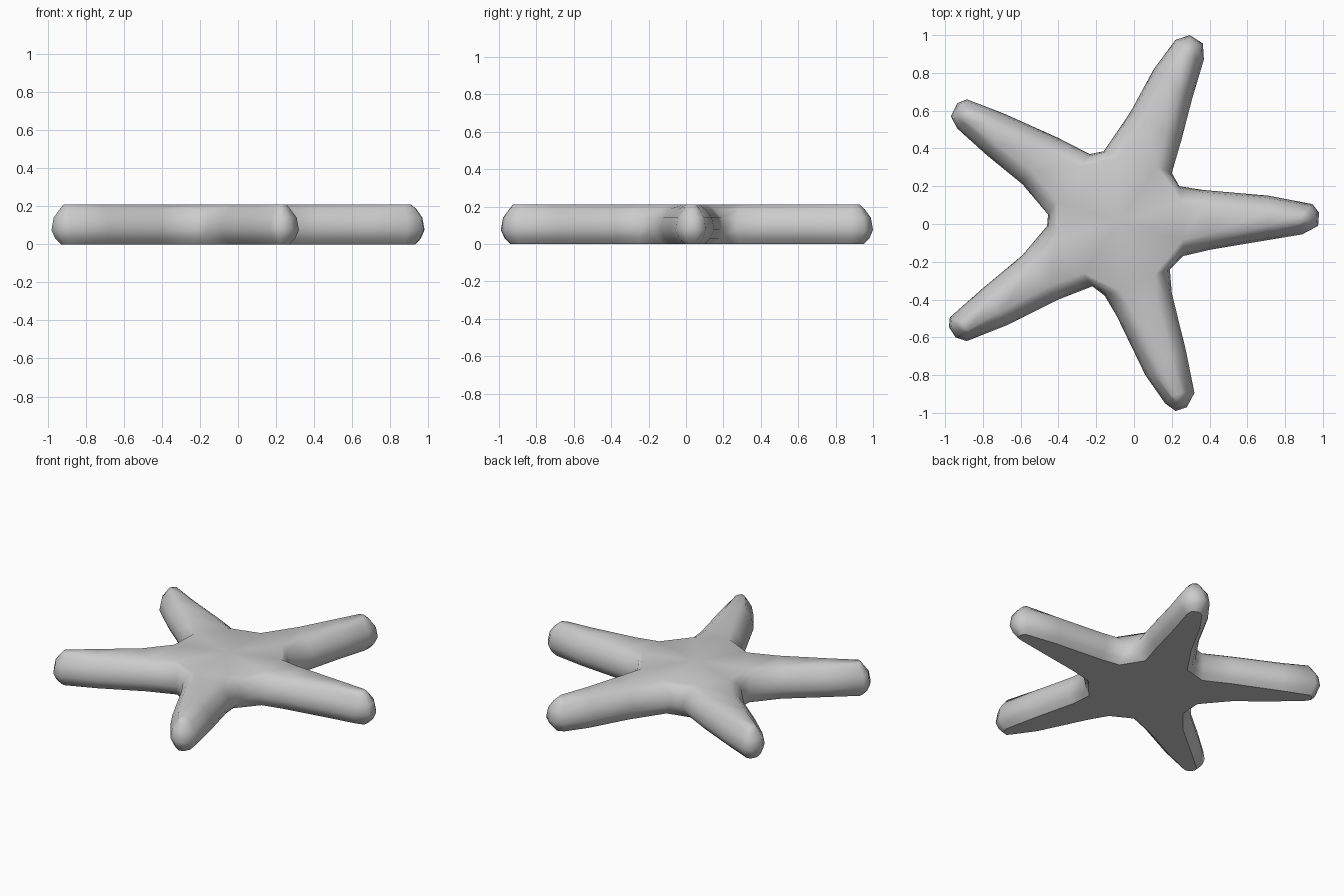
import bpy, bmesh
from mathutils import Vector
from mathutils.geometry import intersect_point_line

if "Cube" in bpy.data.objects:
    bpy.data.objects.remove(bpy.data.objects["Cube"])

# Arm outlines seen from above, counter-clockwise: axis end, then valley-to-valley points
ARMS = [
    ((0.87, 0.03), [(0.26, -0.17), (0.41, -0.135), (0.71, -0.085), (0.89, -0.055), (0.975, -0.01),
                    (0.98, 0.06), (0.945, 0.105), (0.71, 0.15), (0.365, 0.18), (0.24, 0.20)]),
    ((0.27, 0.89), [(0.20, 0.27), (0.25, 0.44), (0.31, 0.67), (0.37, 0.87), (0.365, 0.955),
                    (0.295, 1.0), (0.22, 0.975), (0.105, 0.82), (-0.02, 0.59), (-0.16, 0.385)]),
    ((-0.87, 0.57), [(-0.235, 0.37), (-0.40, 0.455), (-0.69, 0.585), (-0.885, 0.66), (-0.935, 0.64),
                     (-0.97, 0.57), (-0.935, 0.505), (-0.78, 0.365), (-0.59, 0.21), (-0.455, 0.05)]),
    ((-0.88, -0.53), [(-0.46, -0.01), (-0.59, -0.165), (-0.80, -0.34), (-0.975, -0.495), (-0.98, -0.545),
                      (-0.945, -0.60), (-0.885, -0.62), (-0.67, -0.535), (-0.40, -0.40), (-0.22, -0.33)]),
    ((0.22, -0.89), [(-0.155, -0.38), (-0.09, -0.49), (0.06, -0.80), (0.165, -0.95), (0.22, -0.99),
                     (0.28, -0.97), (0.32, -0.895), (0.275, -0.67), (0.20, -0.365), (0.19, -0.24)]),
]
CENTRE = Vector((-0.08, 0.01))
# Rounded side profile: (height, inset from the outline)
PROFILE = [(0.0, 0.05), (0.03, 0.02), (0.075, 0.0), (0.14, 0.012), (0.185, 0.045), (0.21, 0.085)]


def inset_point(point, tip, amount):
    """Pull an outline point towards the axis of its arm."""
    p, tip = Vector(point), Vector(tip)
    q, t = intersect_point_line(p, CENTRE, tip)
    q = CENTRE.lerp(tip, max(0.0, min(1.0, t)))
    d = q - p
    return p + d.normalized() * min(amount, d.length * 0.65)


def cap(bm, ring):
    """Close a ring: a strip of quads along each arm and a centre fan."""
    faces, hub = [], []
    for a in range(0, len(ring), 10):
        arm = ring[a:a + 10]
        for i in range(4):
            faces.append(bm.faces.new((arm[i], arm[i + 1], arm[8 - i], arm[9 - i])))
        hub += [arm[0], arm[9]]
    middle = bm.verts.new((CENTRE.x, CENTRE.y, ring[0].co.z))
    for i in range(len(hub)):
        faces.append(bm.faces.new((middle, hub[i], hub[(i + 1) % len(hub)])))
    return faces


# Starfish body: stacked rings with flat underside and top
bm = bmesh.new()
rings = []
for z, inset in PROFILE:
    ring = []
    for tip, points in ARMS:
        for point in points:
            p = inset_point(point, tip, inset)
            ring.append(bm.verts.new((p.x, p.y, z)))
    rings.append(ring)
n = len(rings[0])
for low, high in zip(rings, rings[1:]):
    for i in range(n):
        j = (i + 1) % n
        bm.faces.new((low[i], low[j], high[j], high[i]))
cap(bm, rings[-1])
bottom = cap(bm, rings[0])
bmesh.ops.reverse_faces(bm, faces=bottom)
for face in bm.faces:
    face.smooth = True
for i in range(n):
    bm.edges.get((rings[0][i], rings[0][(i + 1) % n])).smooth = False
mesh = bpy.data.meshes.new("starfish_body")
bm.to_mesh(mesh)
bm.free()
body = bpy.data.objects.new("starfish_body", mesh)
bpy.context.collection.objects.link(body)
